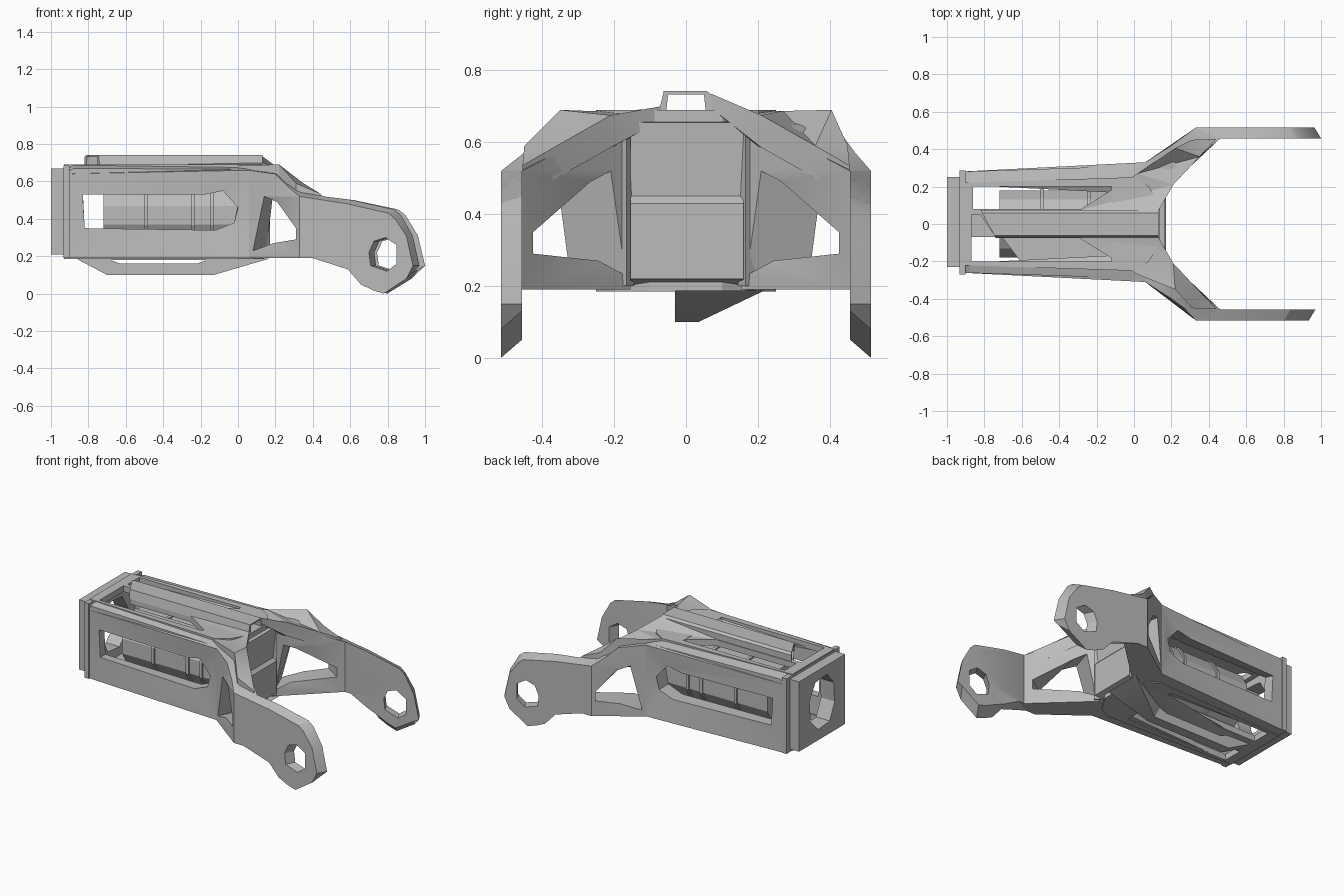
import bpy, bmesh, math
from mathutils import Vector
from mathutils.geometry import tessellate_polygon

cube = bpy.data.objects.get("Cube")
if cube:
    bpy.data.objects.remove(cube, do_unlink=True)

grey = bpy.data.materials.new("plain_grey")
grey.use_nodes = True
grey.diffuse_color = (0.5, 0.5, 0.5, 1)
grey.node_tree.nodes["Principled BSDF"].inputs["Base Color"].default_value = (0.5, 0.5, 0.5, 1)


def panel(name, loops, skin_a, skin_b):
    """Plate with holes: the flat loops are mapped on to two skins and joined at the rims."""
    flat = [Vector((u, v, 0)) for loop in loops for u, v in loop]
    bm = bmesh.new()
    a = [bm.verts.new(skin_a(p.x, p.y)) for p in flat]
    b = [bm.verts.new(skin_b(p.x, p.y)) for p in flat]
    for tri in tessellate_polygon([[Vector((u, v, 0)) for u, v in loop] for loop in loops]):
        bm.faces.new([a[i] for i in tri])
        bm.faces.new([b[i] for i in reversed(tri)])
    start = 0
    for loop in loops:
        n = len(loop)
        for i in range(n):
            p, q = start + i, start + (i + 1) % n
            bm.faces.new((a[p], a[q], b[q], b[p]))
        start += n
    bmesh.ops.recalc_face_normals(bm, faces=bm.faces)
    bmesh.ops.dissolve_limit(bm, angle_limit=0.01, verts=bm.verts, edges=bm.edges)
    mesh = bpy.data.meshes.new(name)
    bm.to_mesh(mesh)
    bm.free()
    mesh.materials.append(grey)
    obj = bpy.data.objects.new(name, mesh)
    bpy.context.collection.objects.link(obj)
    return obj


def along_x(name, loops, x0, x1):
    return panel(name, loops, lambda y, z: (x0, y, z), lambda y, z: (x1, y, z))


def along_z(name, loops, z0, z1):
    return panel(name, loops, lambda x, y: (x, y, z0), lambda x, y: (x, y, z1))


def rect(u0, u1, v0, v1):
    return [(u0, v0), (u1, v0), (u1, v1), (u0, v1)]


# Plan of the side walls: station, outer y, inner x, inner y, inner top rise
PLAN = [(-0.93, 0.28, -0.93, 0.21, 0.02), (0, 0.31, 0, 0.21, 0.02),
        (0.06, 0.33, 0.14, 0.155, 0.0), (0.2, 0.42, 0.22, 0.25, 0.0),
        (0.33, 0.515, 0.46, 0.457, 0.0), (0.6, 0.515, 0.62, 0.457, 0.02),
        (1.0, 0.515, 1.0, 0.457, 0.02)]


def station(u):
    for p, q in zip(PLAN, PLAN[1:]):
        if u <= q[0]:
            break
    t = (u - p[0]) / (q[0] - p[0])
    return [i + (j - i) * t for i, j in zip(p, q)]


def skins(side):
    def stretch(x, tip):
        return x if x < 0.5 else 0.5 + (x - 0.5) * tip

    inner_tip = 1 if side > 0 else 0.94

    def outer(u, z):
        shift = 0.02 if side < 0 and u < 0.3 else 0
        return stretch(u, inner_tip - 0.07), side * station(u)[1] + shift, z

    def inner(u, z):
        s = station(u)
        rise = s[4] if z > 0.38 else (0.05 if z < 0.1 else 0)
        return stretch(s[2], inner_tip), side * s[3], z + rise
    return outer, inner


side_wall = [
    [(-0.93, 0.19), (0, 0.19), (0.06, 0.19), (0.06, 0.66), (0, 0.665), (-0.88, 0.67), (-0.93, 0.64)],
    [(-0.83, 0.53), (-0.82, 0.35), (-0.12, 0.34), (-0.02, 0.38), (0, 0.46), (-0.08, 0.55), (-0.18, 0.53)]]
flare = [
    [(0.06, 0.19), (0.2, 0.19), (0.33, 0.19), (0.33, 0.52), (0.27, 0.57), (0.2, 0.64), (0.06, 0.66)],
    [(0.08, 0.23), (0.19, 0.27), (0.31, 0.29), (0.31, 0.35), (0.21, 0.49), (0.14, 0.52)]]
arm = [
    [(0.33, 0.19), (0.4, 0.19), (0.6, 0.13), (0.68, 0.05), (0.75, 0.02), (0.82, 0), (0.96, 0.08),
     (1, 0.15), (0.96, 0.31), (0.89, 0.4), (0.85, 0.43), (0.6, 0.48), (0.33, 0.52)],
    [(0.73, 0.22), (0.76, 0.28), (0.83, 0.3), (0.9, 0.26), (0.9, 0.16), (0.84, 0.12), (0.74, 0.15)]]

for side, word in ((1, "left"), (-1, "right")):
    for part, loops in (("side_wall", side_wall), ("fork_flare", flare), ("fork_arm", arm)):
        panel(f"{word}_{part}", loops, *skins(side))
    # Slanted brace closing the box behind the flare
    along_z(f"{word}_brace", [[(x, side * y) for x, y in
                               ((0.02, 0.27), (0.05, 0.3), (0.17, 0.165), (0.14, 0.145))]], 0.2, 0.65)

# Roof and floor with long openings, and solid front ends between the flares
left_slot = rect(-0.86, -0.12, 0.08, 0.2)
right_slot = rect(-0.87, -0.12, -0.2, -0.07)
skew_slot = [(-0.87, -0.2), (-0.12, -0.2), (-0.12, -0.07), (-0.74, -0.07), (-0.82, 0.05), (-0.87, 0.05)]
front_end = [(0, -0.25), (0.08, -0.2), (0.14, -0.1), (0.14, 0.1), (0.08, 0.2), (0, 0.25)]
outline = [(-0.93, -0.22), *front_end, (-0.93, 0.22)]
along_z("roof", [outline, left_slot, skew_slot], 0.65, 0.69)
along_z("floor", [outline, left_slot, right_slot], 0.185, 0.225)

# Inner deck below the skewed roof opening
along_z("inner_deck", [[(-0.6, -0.21), (-0.1, -0.21), (-0.1, -0.05), (-0.72, -0.05)]], 0.6, 0.62)

# End wall between the fork arms, with a shallow step in its upper half
panel("fork_end_wall", [[(0.1, 0.2), (0.17, 0.22), (0.17, 0.43), (0.15, 0.45), (0.165, 0.655), (0.1, 0.66)]],
      lambda x, z: (x, -0.155, z), lambda x, z: (x, 0.16, z))

# Open rear collar and the wider frame behind it
mouth = [(-0.12, 0.4), (-0.07, 0.29), (0.05, 0.28), (0.13, 0.36),
         (0.14, 0.5), (0.08, 0.6), (-0.04, 0.61), (-0.11, 0.53)]
along_x("rear_collar", [rect(-0.23, 0.25, 0.21, 0.67), mouth], -1, -0.93)
along_x("rear_frame", [rect(-0.27, 0.285, 0.19, 0.685), mouth], -0.932, -0.9)

# Hollow rail along the roof, cut at a slant at the rear
panel("roof_rail", [[(-0.075, 0.685), (-0.062, 0.742), (0.058, 0.742), (0.075, 0.73), (0.075, 0.685),
                     (0.055, 0.685), (0.05, 0.733), (-0.05, 0.733), (-0.055, 0.685)]],
      lambda y, z: (-0.78 - 0.55 * y, y, z), lambda y, z: (0.13, y, z))

# Gussets sloping from the rail over the tops of the flares, rooted inside them
for side, word, reach in ((1, "left", 0.405), (-1, "right", 0.35)):
    crest = {(-0.3, 0.07): 0.692, (0.13, 0.07): 0.735 if side > 0 else 0.7, (0.21, 0.21): 0.675,
             (0.35, 0.36): 0.59, (0.44, 0.455): 0.535, (0.31, 0.45): 0.59, (0.22, reach): 0.69,
             (0.02, 0.27): 0.687}
    lower, upper = iter(crest.values()), iter(crest.values())
    panel(f"{word}_roof_gusset", [list(crest)],
          lambda x, y: (x, side * y, next(lower) - (0.09 if x > 0.2 else 0.04)),
          lambda x, y: (x, side * y, next(upper)))

# Handle-like keel below the floor, widening to one side towards the fork
panel("keel", [[(-0.87, 0.19), (-0.7, 0.1), (-0.13, 0.1), (0.17, 0.188)],
               [(-0.68, 0.18), (-0.63, 0.16), (-0.22, 0.16), (-0.17, 0.18)]],
      lambda x, z: (x, -0.03, z),
      lambda x, z: (x, 0.22 if x > 0 else 0.035, z))

# Inner core and its upright ribs
ring = [(0.185 * math.cos(math.radians(a)), 0.42 + 0.19 * math.sin(math.radians(a)))
        for a in range(15, 375, 30)]
along_x("inner_core", [ring], -0.72, 0.11)
for i, x in enumerate((-0.5, -0.25, -0.15)):
    along_x(f"core_rib_{i + 1}", [[(y * 1.05, 0.42 + (z - 0.42) * 1.05) for y, z in ring]], x, x + 0.02)

# Soft shading with sharp edges kept
for obj in bpy.context.collection.objects:
    obj.select_set(obj.type == "MESH")
    if obj.type == "MESH":
        bpy.context.view_layer.objects.active = obj
bpy.ops.object.shade_smooth_by_angle(angle=math.radians(25))
